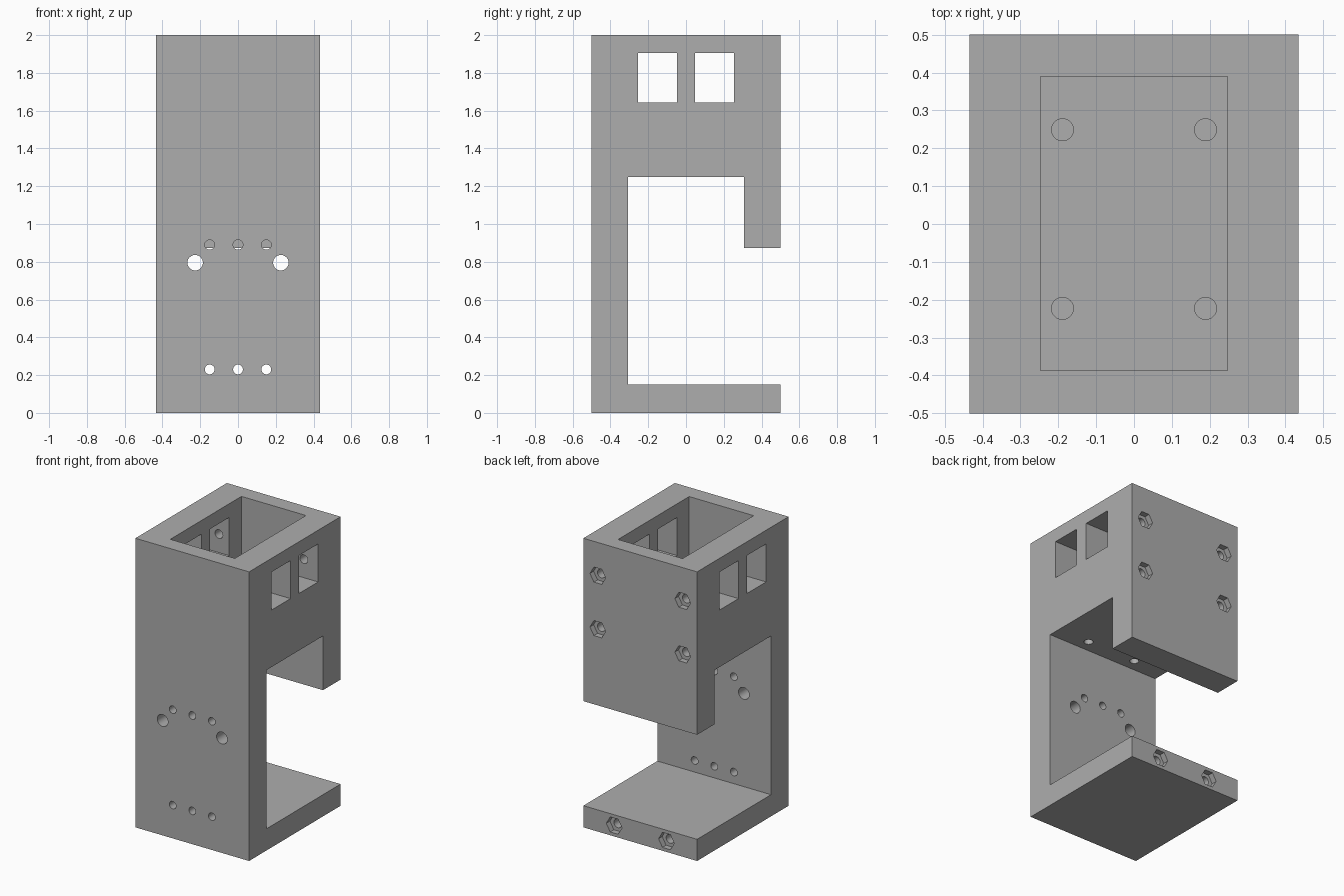
import bpy
import bmesh
from math import pi, radians
from mathutils import Matrix, Vector

if "Cube" in bpy.data.objects:
    bpy.data.objects.remove(bpy.data.objects["Cube"], do_unlink=True)

gray = bpy.data.materials.new("plain gray")
gray.use_nodes = True
gray.diffuse_color = (0.42, 0.42, 0.42, 1)
gray.node_tree.nodes["Principled BSDF"].inputs["Base Color"].default_value = gray.diffuse_color

WIDTH = 0.87
BACK = 0.5


def add_object(name, bm):
    bmesh.ops.recalc_face_normals(bm, faces=bm.faces)
    mesh = bpy.data.meshes.new(name)
    bm.to_mesh(mesh)
    bm.free()
    mesh.materials.append(gray)
    obj = bpy.data.objects.new(name, mesh)
    bpy.context.collection.objects.link(obj)
    return obj


def cut(bm):
    """Subtract a closed shape from the bracket."""
    cutter = add_object("cutter", bm)
    cutter.hide_render = True
    mod = bracket.modifiers.new("cut", 'BOOLEAN')
    mod.operation = 'DIFFERENCE'
    mod.solver = 'EXACT'
    mod.object = cutter
    bpy.ops.object.modifier_apply(modifier=mod.name)
    bpy.data.objects.remove(cutter, do_unlink=True)


def cut_box(low, high):
    low, high = Vector(low), Vector(high)
    bm = bmesh.new()
    bmesh.ops.create_cube(bm, size=1, matrix=Matrix.Translation((low + high) / 2)
                          @ Matrix.Diagonal(high - low).to_4x4())
    cut(bm)


def cut_hole(start, end, radius, sides=32):
    start, end = Vector(start), Vector(end)
    axis = end - start
    turn = Matrix.Rotation(pi / 2, 4, 'X') if abs(axis.y) > 0 else Matrix.Identity(4)
    bm = bmesh.new()
    bmesh.ops.create_cone(bm, cap_ends=True, segments=sides, radius1=radius,
                          radius2=radius, depth=axis.length,
                          matrix=Matrix.Translation((start + end) / 2) @ turn)
    # Hexagons get their corners pointing sideways
    if sides == 6:
        xs = max(v.co.x for v in bm.verts) - start.x
        if xs < radius * 0.95:
            bmesh.ops.rotate(bm, verts=bm.verts, cent=start,
                             matrix=Matrix.Rotation(pi / 6, 3, 'Y'))
    cut(bm)


# Side profile (y, z) extruded across the width
profile = [(-0.5, 0), (0.5, 0), (0.5, 0.15), (-0.308, 0.15), (-0.308, 1.248),
           (0.308, 1.248), (0.308, 0.873), (0.5, 0.873), (0.5, 2), (-0.5, 2)]
bm = bmesh.new()
face = bm.faces.new([bm.verts.new((-WIDTH / 2, y, z)) for y, z in profile])
ext = bmesh.ops.extrude_face_region(bm, geom=[face])
bmesh.ops.translate(bm, vec=(WIDTH, 0, 0),
                    verts=[v for v in ext["geom"] if isinstance(v, bmesh.types.BMVert)])
bracket = add_object("bracket_body", bm)
bpy.context.view_layer.objects.active = bracket
bracket.select_set(True)

# Open pocket in the top
cut_box((-0.247, -0.387, 1.4), (0.247, 0.39, 2.1))

# Two windows through both side walls
for y in (-0.151, 0.151):
    cut_box((-0.6, y - 0.104, 1.642), (0.6, y + 0.104, 1.905))

for side in (-1, 1):
    # Screw holes in the pocket floor
    for y in (-0.223, 0.249):
        cut_hole((side * 0.189, y, 1.1), (side * 0.189, y, 1.5), 0.029)
    # Large holes in the front wall
    cut_hole((side * 0.227, -0.6, 0.795), (side * 0.227, -0.2, 0.795), 0.041)
    # Hexagonal nut recesses with screw holes in the back
    for x, z in ((0.325, 1.77), (0.325, 1.4), (0.2, 0.075)):
        cut_hole((side * x, BACK - 0.04, z), (side * x, BACK + 0.1, z), 0.06, 6)
        cut_hole((side * x, BACK - 0.3, z), (side * x, BACK + 0.1, z), 0.03)

# Rows of small holes in the front wall
for z in (0.23, 0.89):
    for x in (-0.15, 0, 0.15):
        cut_hole((x, -0.6, z), (x, -0.2, z), 0.026)

bpy.ops.object.shade_smooth_by_angle(angle=radians(30))
